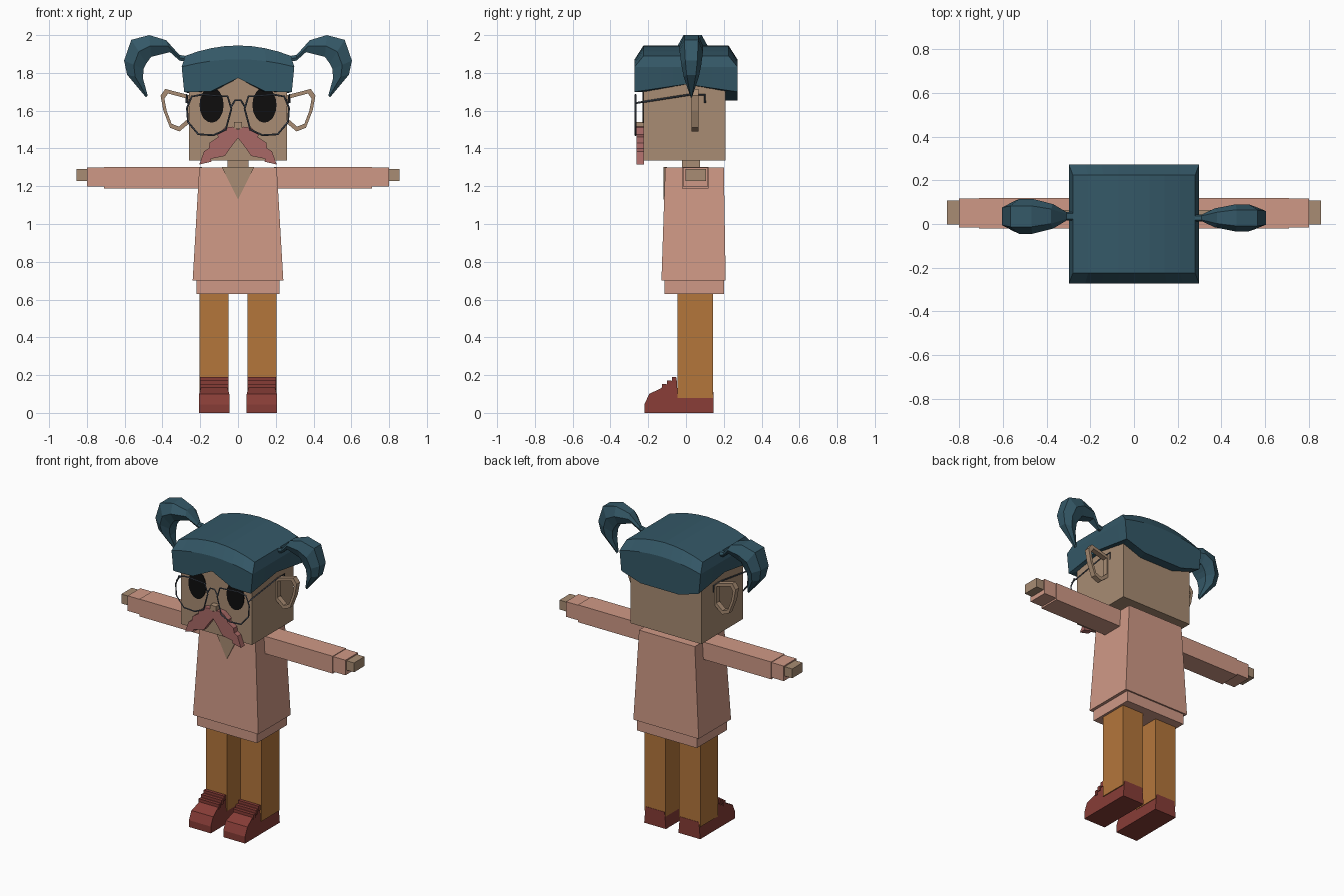
import bpy, bmesh, math
from mathutils import Vector

if "Cube" in bpy.data.objects:
    bpy.data.objects.remove(bpy.data.objects["Cube"])


def material(name, rgb):
    lin = [(c / 255 / 12.92) if c < 11 else ((c / 255 + 0.055) / 1.055) ** 2.4 for c in rgb]
    m = bpy.data.materials.new(name)
    m.use_nodes = True
    m.diffuse_color = (*lin, 1)
    m.node_tree.nodes["Principled BSDF"].inputs["Base Color"].default_value = (*lin, 1)
    return m


SKIN = material("tan skin", (168, 140, 115))
SHIRT = material("salmon shirt", (207, 153, 134))
PANTS = material("ochre trousers", (180, 118, 59))
SHOE = material("dark red shoe", (134, 60, 54))
HAIR = material("teal hair", (52, 88, 103))
BEARD = material("mauve moustache", (168, 105, 102))
WIRE = material("slate wire", (76, 84, 96))
BLACK = material("black", (14, 13, 13))


def build(name, verts, faces, mat):
    bm = bmesh.new()
    vs = [bm.verts.new(v) for v in verts]
    for f in faces:
        bm.faces.new([vs[i] for i in f])
    bmesh.ops.recalc_face_normals(bm, faces=bm.faces)
    me = bpy.data.meshes.new(name)
    bm.to_mesh(me)
    bm.free()
    me.materials.append(mat)
    ob = bpy.data.objects.new(name, me)
    bpy.context.collection.objects.link(ob)
    return ob


def loft(name, rings, mat, caps=True, closed=False):
    """Join equal rings of points with quads."""
    n, k = len(rings[0]), len(rings)
    faces = [(r * n + i, r * n + (i + 1) % n, (r + 1) % k * n + (i + 1) % n, (r + 1) % k * n + i)
             for r in range(k if closed else k - 1) for i in range(n)]
    if caps and not closed:
        faces += [tuple(range(n)), tuple(range((k - 1) * n, k * n))]
    return build(name, [p for r in rings for p in r], faces, mat)


def rect(x0, x1, y0, y1, z):
    return [(x0, y0, z), (x1, y0, z), (x1, y1, z), (x0, y1, z)]


def box(name, x, y, z, mat):
    return loft(name, [rect(*x, *y, z[0]), rect(*x, *y, z[1])], mat)


def plate(name, outline, y0, y1, mat):
    """Outline in x and z, given depth along y."""
    return loft(name, [[(x, y, z) for x, z in outline] for y in (y0, y1)], mat)


def wire(name, points, cyclic=False, radius=0.005):
    cu = bpy.data.curves.new(name, "CURVE")
    cu.dimensions = "3D"
    cu.bevel_depth = radius
    cu.bevel_resolution = 0
    sp = cu.splines.new("POLY")
    sp.points.add(len(points) - 1)
    for p, co in zip(sp.points, points):
        p.co = (*co, 1)
    sp.use_cyclic_u = cyclic
    tmp = bpy.data.objects.new(name + "_path", cu)
    bpy.context.collection.objects.link(tmp)
    me = bpy.data.meshes.new_from_object(tmp.evaluated_get(bpy.context.evaluated_depsgraph_get()))
    bpy.data.objects.remove(tmp)
    me.materials.clear()
    me.materials.append(WIRE)
    ob = bpy.data.objects.new(name, me)
    bpy.context.collection.objects.link(ob)


# Torso, hem, neck and collar opening
loft("shirt", [rect(-.24, .24, -.13, .21, .70), rect(-.205, .205, -.11, .20, 1.30)], SHIRT)
box("shirt_hem", (-.22, .22), (-.115, .20), (.63, .72), SHIRT)
box("neck", (-.055, .055), (-.02, .075), (1.27, 1.36), SKIN)
plate("collar_opening", [(-.085, 1.301), (.085, 1.301), (0, 1.13)], -.119, -.10, SKIN)

# Head, nose and eyes
box("head", (-.26, .26), (-.225, .21), (1.335, 1.82), SKIN)
box("nose", (-.022, .022), (-.262, -.22), (1.505, 1.54), SKIN)

# Shoe side profile in y and z
shoe = [(-.22, 0), (-.22, .045), (-.195, .10), (-.13, .132), (-.05, .188),
        (-.045, .11), (.145, .11), (.145, 0)]
lens = [(.055, 1.675), (.035, 1.61), (.065, 1.50), (.13, 1.47), (.21, 1.475),
        (.265, 1.54), (.27, 1.615), (.245, 1.675), (.19, 1.685)]
ear = [(.25, 1.68), (.385, 1.715), (.41, 1.68), (.395, 1.60), (.36, 1.51), (.31, 1.49), (.25, 1.54)]

for s, side in ((1, "left"), (-1, "right")):
    def span(a, b):
        return (min(s * a, s * b), max(s * a, s * b))

    # Arm, cuff and hand
    box(side + "_sleeve", span(.19, .71), (-.02, .12), (1.187, 1.302), SHIRT)
    box(side + "_cuff", span(.70, .80), (-.015, .117), (1.198, 1.298), SHIRT)
    box(side + "_hand", span(.78, .855), (-.003, .107), (1.228, 1.29), SKIN)

    # Leg and shoe with lace ridges
    box(side + "_leg", span(.05, .205), (-.045, .143), (.08, .66), PANTS)
    mid = s * .126
    rings = []
    for k in (-1, 1):
        rings.append([(mid + k * (.08 if z < .11 else .07), y, z) for y, z in shoe])
    loft(side + "_shoe", rings, SHOE)
    for i in range(3):
        y, z = -.118 + i * .027, .142 + i * .018
        box(f"{side}_lace_{i}", (mid - .075, mid + .075), (y - .009, y + .012), (z - .02, z + .012), SHOE)

    # Eye disc
    eye = [(s * .14 + .064 * math.cos(a), 1.63 + .094 * math.sin(a))
           for a in (math.tau * i / 16 for i in range(16))]
    plate(side + "_eye", eye, -.230, -.222, BLACK)

    # Open ear ring
    cx, cz = .325, 1.605
    inner = [(cx + (x - cx) * .76, cz + (z - cz) * .78) for x, z in ear]
    loft(side + "_ear", [[(s * x, y, z) for x, z in loop] for loop, y in
                         ((ear, .03), (ear, .065), (inner, .065), (inner, .03))], SKIN, closed=True)

    # Glasses
    wire(side + "_lens_rim", [(s * x, -.268, z) for x, z in lens], True)
    wire(side + "_temple", [(s * .265, -.268, 1.64), (s * .272, .02, 1.685),
                            (s * .272, .10, 1.685), (s * .272, .10, 1.64)])

    # Pigtail: outer edge, inner edge and relative width at each section
    wide, cy = (.062, .028) if s > 0 else (.080, .035)
    sections = [((.28, 1.89), (.28, 1.86), .25), ((.31, 1.895), (.31, 1.865), .25),
                ((.38, 1.973), (.36, 1.91), .7), ((.47, 2.0), (.46, 1.885), 1),
                ((.565, 1.975), (.485, 1.85), 1), ((.603, 1.865), (.50, 1.82), .85),
                ((.587, 1.79), (.503, 1.77), .65), ((.487, 1.67), (.478, 1.68), .08)]
    rings = []
    for o, i, w in sections:
        o, i, w = Vector(o), Vector(i), w * wide
        loop = [(o, -.6), (o, .6), ((o + i) / 2, 1), (i, .6), (i, -.6), ((o + i) / 2, -1)]
        rings.append([(s * p.x, cy + k * w, p.y) for p, k in loop])
    loft(side + "_pigtail", rings, HAIR)

wire("glasses_bridge", [(-.037, -.268, 1.62), (-.015, -.268, 1.655), (.015, -.268, 1.655), (.037, -.268, 1.62)])

# Moustache
half = [(.03, 1.515), (.07, 1.51), (.11, 1.475), (.105, 1.46), (.15, 1.43), (.155, 1.40),
        (.18, 1.385), (.205, 1.315), (.14, 1.33), (.145, 1.345), (.07, 1.36), (.035, 1.41)]
plate("moustache", [(0, 1.50)] + half + [(0, 1.455)] + [(-x, z) for x, z in reversed(half)],
      -.262, -.222, BEARD)

# Hair cap: square rings with a shaped lower fringe and an arched crown
SEG = 8
t = [-1 + 2 * i / SEG for i in range(SEG)]
square = [(a, -1) for a in t] + [(1, a) for a in t] + [(-a, 1) for a in t] + [(-1, -a) for a in t]


def fringe(u, v):
    if v == -1:
        return 1.70 + .073 * max(0, 1 - abs(u) / .52)
    if v == 1:
        return 1.70 - .045 * min(1, (1 - abs(u)) * 2)
    return 1.70 + .04 * (1 - abs(v))


rings = [[(u * .24, v * .19, fringe(u, v)) for u, v in square],
         [(u * .285, v * .272, fringe(u, v)) for u, v in square],
         [(u * .298, v * .272, 1.872 - .04 * u * u) for u, v in square],
         [(u * .28, v * .225, 1.945 - .055 * u * u) for u, v in square]]
cap = loft("hair_cap", rings, HAIR, caps=False)
top = []
for i in range(SEG):
    a, b = (-1 + 2 * j / SEG for j in (i, i + 1))
    top.append([(u * .28, v * .225, 1.945 - .055 * u * u) for u, v in ((a, -1), (b, -1), (b, 1), (a, 1))])
build("hair_crown", [p for q in top for p in q], [range(4 * i, 4 * i + 4) for i in range(SEG)], HAIR)
for p in bpy.data.objects["hair_crown"].data.polygons:
    if p.normal.z < 0:
        p.flip()
